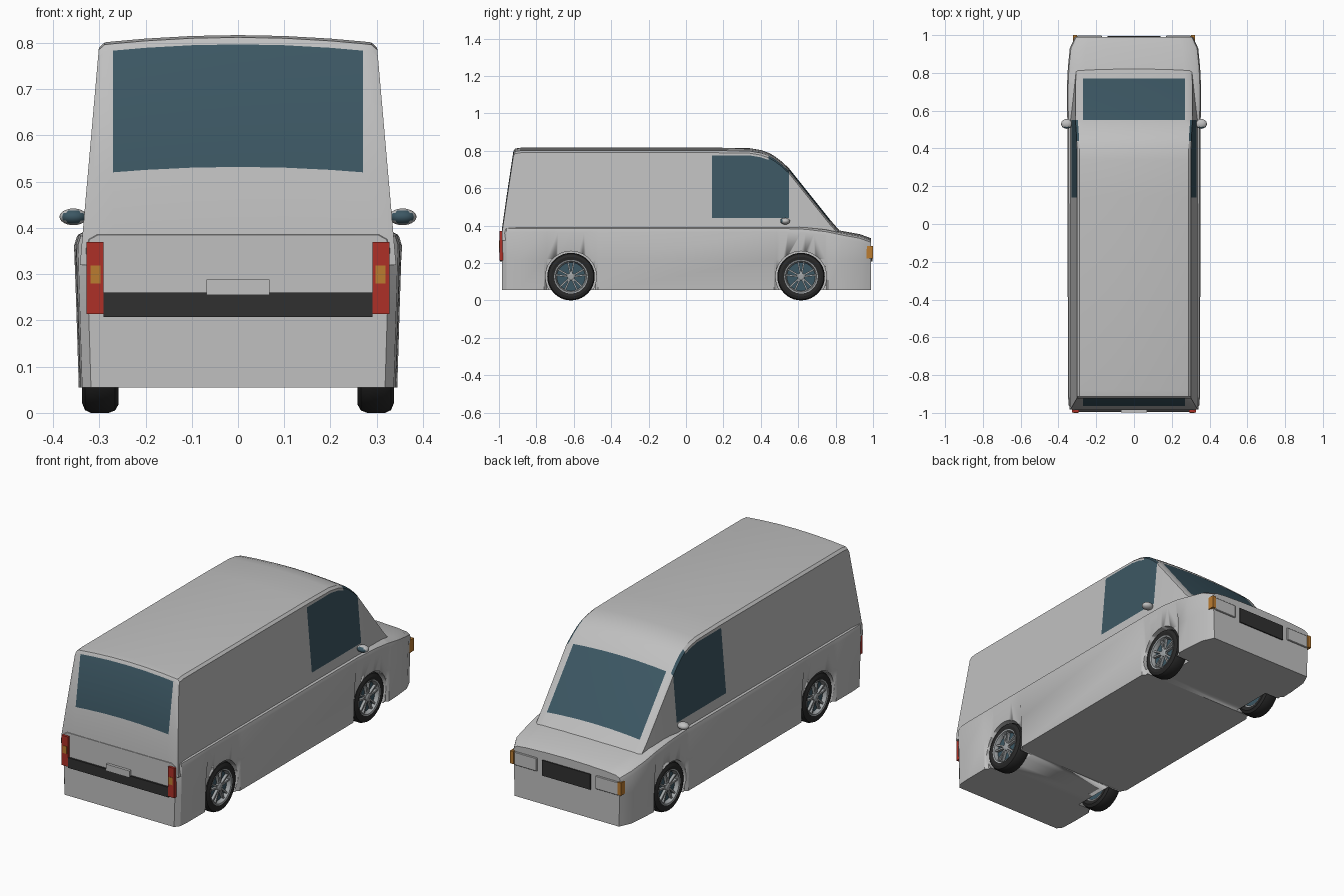
import bpy, bmesh, math
from mathutils import Matrix, Vector

cube = bpy.data.objects.get("Cube")
if cube:
    bpy.data.objects.remove(cube)


def material(name, r, g, b):
    m = bpy.data.materials.new(name)
    m.use_nodes = True
    m.diffuse_color = (r, g, b, 1)
    m.node_tree.nodes["Principled BSDF"].inputs["Base Color"].default_value = (r, g, b, 1)
    return m


PAINT = material("light grey paint", .53, .53, .53)
GLASS = material("dark teal glass", .045, .095, .125)
BLACK = material("black plastic", .03, .03, .03)
RUBBER = material("tyre rubber", .022, .022, .022)
RED = material("red lamp", .42, .03, .02)
AMBER = material("amber lamp", .5, .2, .03)
ALLOY = material("wheel alloy", .35, .37, .38)


def finish(name, bm, mats, mirror=False, angle=30):
    bmesh.ops.recalc_face_normals(bm, faces=bm.faces)
    me = bpy.data.meshes.new(name)
    bm.to_mesh(me)
    bm.free()
    ob = bpy.data.objects.new(name, me)
    bpy.context.collection.objects.link(ob)
    for m in mats:
        me.materials.append(m)
    if mirror:
        ob.modifiers.new("mirror", "MIRROR").use_mirror_merge = False
    bpy.ops.object.select_all(action="DESELECT")
    ob.select_set(True)
    bpy.context.view_layer.objects.active = ob
    bpy.ops.object.shade_smooth_by_angle(angle=math.radians(angle))
    return ob


def loft(half_rings):
    """Closed skin through half sections that run from the bottom edge to the centre line."""
    bm = bmesh.new()
    rings = []
    for half in half_rings:
        pts = half + [(-x, y, z) for x, y, z in reversed(half[:-1])]
        rings.append([bm.verts.new(p) for p in pts])
    n = len(rings[0])
    for a, b in zip(rings, rings[1:]):
        for i in range(n):
            j = (i + 1) % n
            bm.faces.new((a[i], a[j], b[j], b[i]))
    bm.faces.new(rings[0])
    bm.faces.new(rings[-1])
    return bm


def box(name, x, y, z, mat, mirror=False, bevel=0):
    bm = bmesh.new()
    centre = Vector(((x[0] + x[1]) / 2, (y[0] + y[1]) / 2, (z[0] + z[1]) / 2))
    size = Matrix.Diagonal((x[1] - x[0], y[1] - y[0], z[1] - z[0], 1))
    bmesh.ops.create_cube(bm, size=1, matrix=Matrix.Translation(centre) @ size)
    if bevel:
        bmesh.ops.bevel(bm, geom=bm.edges[:], offset=bevel, segments=1, affect="EDGES")
    return finish(name, bm, [mat], mirror)


def lathe(name, profile, y, z, mat, segments=40):
    """Spin a closed (x, radius) profile about a wheel axle."""
    bm = bmesh.new()
    rings = []
    for s in range(segments):
        a = math.tau * s / segments
        rings.append([bm.verts.new((x, y + r * math.cos(a), z + r * math.sin(a))) for x, r in profile])
    n = len(profile)
    for s in range(segments):
        a, b = rings[s], rings[(s + 1) % segments]
        for i in range(n):
            j = (i + 1) % n
            bm.faces.new((a[i], a[j], b[j], b[i]))
    return finish(name, bm, [mat], True)


WHEEL_Y, WHEEL_Z = .615, .127

# Lower body with pinched arches and sloping hood
outline = [(-.985, .327, .385), (-.96, .346, .393), (-.9, .35, .395), (.5, .352, .395),
           (.64, .355, .39), (.75, .354, .377), (.83, .35, .36), (.93, .34, .342), (.99, .312, .32)]


def along(y):
    for a, b in zip(outline, outline[1:]):
        if y <= b[0]:
            t = (y - a[0]) / (b[0] - a[0])
            return [p + (q - p) * t for p, q in zip(a, b)]


stations = {p[0] for p in outline}
for side in (-WHEEL_Y, WHEEL_Y):
    stations |= {side + d for d in (-.145, -.13, -.07, 0, .07, .13, .145)}
rings = []
for y in sorted(stations):
    _, w, top = along(y)
    pinch = .014 if abs(abs(y) - WHEEL_Y) < .14 else 0
    crown = .012 if y > .7 else 0
    ring = [(w - .009 - pinch, y, .055), (w - .004 - pinch * .7, y, .22),
            (w, y, top - .03), (w - .006, y, top - .01), (w - .025, y, top)]
    ring += [(w * f, y, top + crown * (1 - f * f)) for f in (.75, .4, 0)]
    rings.append(ring)
body = finish("lower_body", loft(rings), [PAINT])

# Wheel arch cut-outs
bm = bmesh.new()
for sx in (-1, 1):
    for sy in (-1, 1):
        place = Matrix.Translation((sx * .35, sy * WHEEL_Y, WHEEL_Z)) @ Matrix.Rotation(math.pi / 2, 4, "Y")
        bmesh.ops.create_cone(bm, cap_ends=True, segments=40, radius1=.136, radius2=.136, depth=.2, matrix=place)
cutter = finish("arch_cutter", bm, [PAINT])
cut = body.modifiers.new("arches", "BOOLEAN")
cut.operation, cut.solver, cut.object = "DIFFERENCE", "EXACT", cutter
bpy.context.view_layer.objects.active = body
bpy.ops.object.modifier_apply(modifier="arches")
bpy.data.objects.remove(cutter)

# Cabin: tapered sides, crowned roof, raked windscreen
roof = [(-.983, .375), (-.963, .515), (-.923, .78), (-.914, .795), (-.88, .8), (.14, .8), (.34, .797),
        (.40, .787), (.44, .773), (.47, .757), (.51, .727), (.55, .69), (.77, .415), (.835, .34)]
BASE = .32
rings = []
for y, top in roof:
    narrow = 1 - .1 * max(0, y - .55) / .28

    def width(z):
        return (.335 - .0875 * (z - .4)) * narrow

    sill = min(.44, BASE + .5 * (top - BASE))
    head = max(sill + .002, min(.775, top - .022))
    edge = max(head + .002, top - .01)
    ring = [(width(z), y, z) for z in (BASE, sill, head, edge)]
    w = width(top)
    for x in (w - .012, .27, .2, .1, 0):
        ring.append((x, y, top + .017 * (1 - (x / w) ** 2)))
    rings.append(ring)
bm = loft(rings)
for f in bm.faces:
    c = f.calc_center_median()
    xs = [abs(v.co.x) for v in f.verts]
    ys = [v.co.y for v in f.verts]
    zs = [v.co.z for v in f.verts]
    screen = max(xs) < .271 and min(zs) > .4 and (c.y > .55 or -.964 < min(ys) and max(ys) < -.922)
    door = min(ys) > .139 and max(ys) < .551 and min(zs) > .439 and max(zs) < .776 and min(xs) > .29
    f.material_index = 1 if screen or door else 0
finish("cabin", bm, [PAINT, GLASS], angle=28)

# Tail: lamps, bumper strip, handle plate
box("tail_lamps", (.291, .328), (-.998, -.965), (.214, .37), RED, True)
box("tail_indicators", (.297, .319), (-1.0, -.99), (.28, .319), AMBER, True)
box("rear_bumper_strip", (-.291, .291), (-.995, -.975), (.207, .26), BLACK)
box("rear_plate", (-.068, .068), (-.999, -.975), (.255, .288), PAINT)

# Nose: grille, headlamps, corner indicators
box("front_grille", (-.14, .14), (.97, .996), (.207, .288), BLACK)
box("headlamps", (.17, .302), (.97, .997), (.22, .29), PAINT, True, .003)
box("front_indicators", (.302, .322), (.965, 1.0), (.225, .292), AMBER, True)

# Door mirrors with glass on the rearward side
bm = bmesh.new()
shape = Matrix.Translation((.356, .53, .424)) @ Matrix.Diagonal((.03, .026, .018, 1))
bmesh.ops.create_uvsphere(bm, u_segments=20, v_segments=14, radius=1, matrix=shape)
for f in bm.faces:
    f.material_index = int(f.calc_center_median().y < .53 - .026 * .6)
finish("door_mirrors", bm, [PAINT, GLASS], True, 60)

# Wheels: tyre, rim ring, dark disc, hub and five spokes
tyre = [(.262, .088), (.258, .108), (.266, .122), (.28, .127), (.318, .127), (.331, .121), (.337, .106), (.333, .088)]
ring = [(.265, .09), (.265, .08), (.318, .076), (.333, .083), (.335, .09)]
for end, y in (("rear", -WHEEL_Y), ("front", WHEEL_Y)):
    lathe(end + "_tyres", tyre, y, WHEEL_Z, RUBBER)
    lathe(end + "_rims", ring, y, WHEEL_Z, ALLOY)
    lathe(end + "_brake_discs", [(.27, .001), (.27, .08), (.312, .08), (.312, .001)], y, WHEEL_Z, GLASS)
    lathe(end + "_hubs", [(.3, .001), (.3, .02), (.326, .02), (.33, .013), (.33, .001)], y, WHEEL_Z, ALLOY, 20)
    bm = bmesh.new()
    for k in range(5):
        turn = Matrix.Rotation(math.tau * k / 5, 4, "X")
        for fork in (-.2, .2):
            spoke = (Matrix.Translation((.319, y, WHEEL_Z)) @ turn @ Matrix.Rotation(fork, 4, "X")
                     @ Matrix.Translation((0, 0, .046)) @ Matrix.Diagonal((.014, .009, .072, 1)))
            bmesh.ops.create_cube(bm, size=1, matrix=spoke)
    finish(end + "_spokes", bm, [ALLOY], True)
